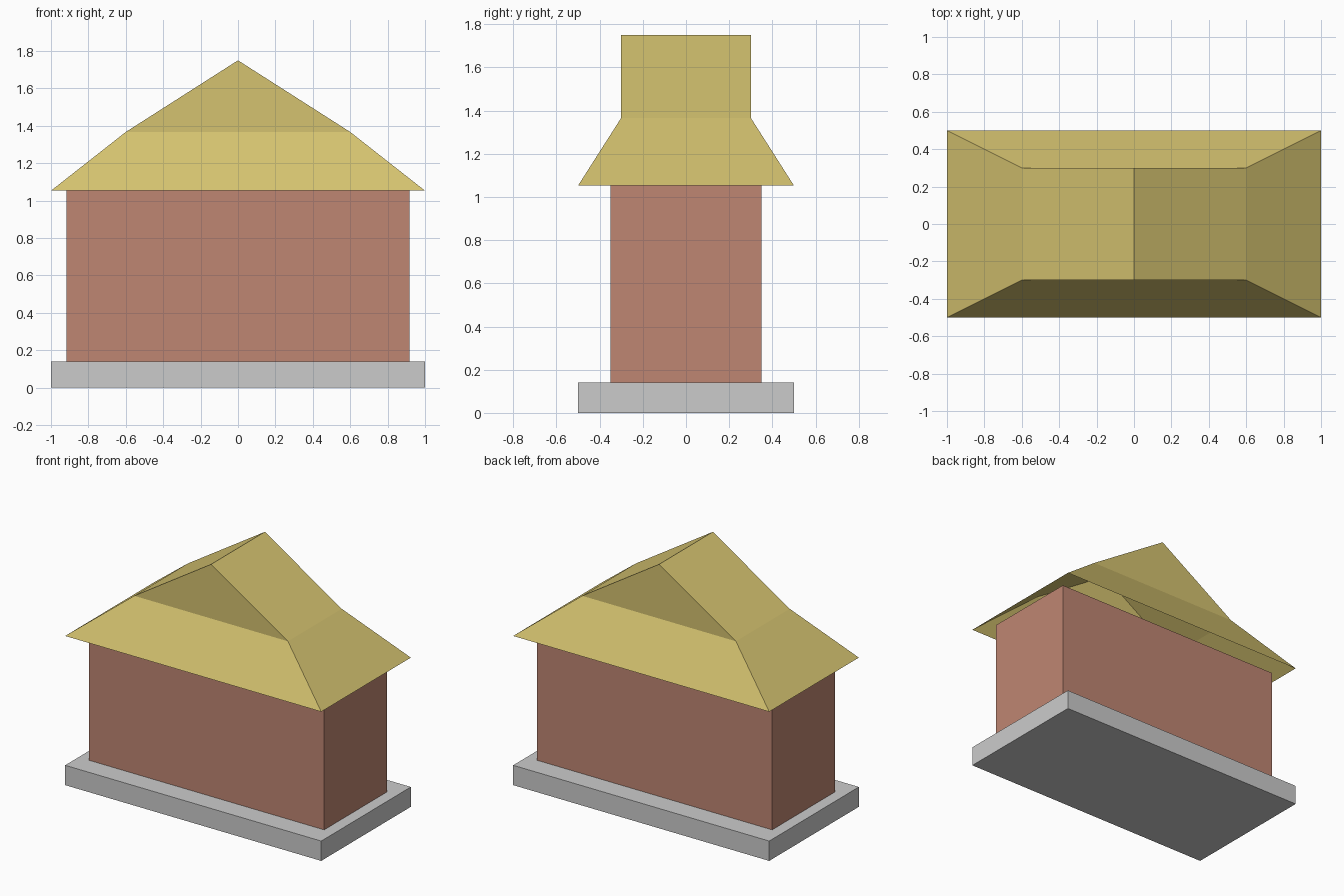
import bpy, bmesh

if "Cube" in bpy.data.objects:
    bpy.data.objects.remove(bpy.data.objects["Cube"])


def colour(name, rgb):
    m = bpy.data.materials.new(name)
    m.diffuse_color = (*rgb, 1)
    m.use_nodes = True
    m.node_tree.nodes["Principled BSDF"].inputs["Base Color"].default_value = m.diffuse_color
    return m


def box(name, sx, sy, z0, z1, mat=None):
    bpy.ops.mesh.primitive_cube_add(size=1, location=(0, 0, (z0 + z1) / 2))
    ob = bpy.context.object
    ob.name = name
    ob.scale = (sx, sy, z1 - z0)
    bpy.ops.object.transform_apply(location=True, rotation=False, scale=True)
    if mat:
        ob.data.materials.append(mat)
    return ob


EAVE, KNEE, RIDGE = 1.053, 1.367, 1.75

# Plinth and walls
box("base_slab", 2.0, 1.0, 0, 0.14)
box("walls", 1.836, 0.70, 0.14, EAVE, colour("terracotta", (0.52, 0.24, 0.17)))

# Open-bottomed hip-and-gable roof: eave ring, knee ring, ridge
bm = bmesh.new()
corners = [(-1, -1), (1, -1), (1, 1), (-1, 1)]
eave = [bm.verts.new((x, y * 0.5, EAVE)) for x, y in corners]
knee = [bm.verts.new((x * 0.6, y * 0.3, KNEE)) for x, y in corners]
front, back = [bm.verts.new((0, y, RIDGE)) for y in (-0.3, 0.3)]

# Lower skirt
for i in range(4):
    j = (i + 1) % 4
    bm.faces.new((eave[i], eave[j], knee[j], knee[i]))
# Gables
bm.faces.new((knee[0], knee[1], front))
bm.faces.new((knee[2], knee[3], back))
# Upper slopes
bm.faces.new((knee[1], knee[2], back, front))
bm.faces.new((knee[3], knee[0], front, back))

mesh = bpy.data.meshes.new("roof")
bm.to_mesh(mesh)
bm.free()
roof = bpy.data.objects.new("roof", mesh)
bpy.context.collection.objects.link(roof)
mesh.materials.append(colour("straw", (0.66, 0.54, 0.16)))
